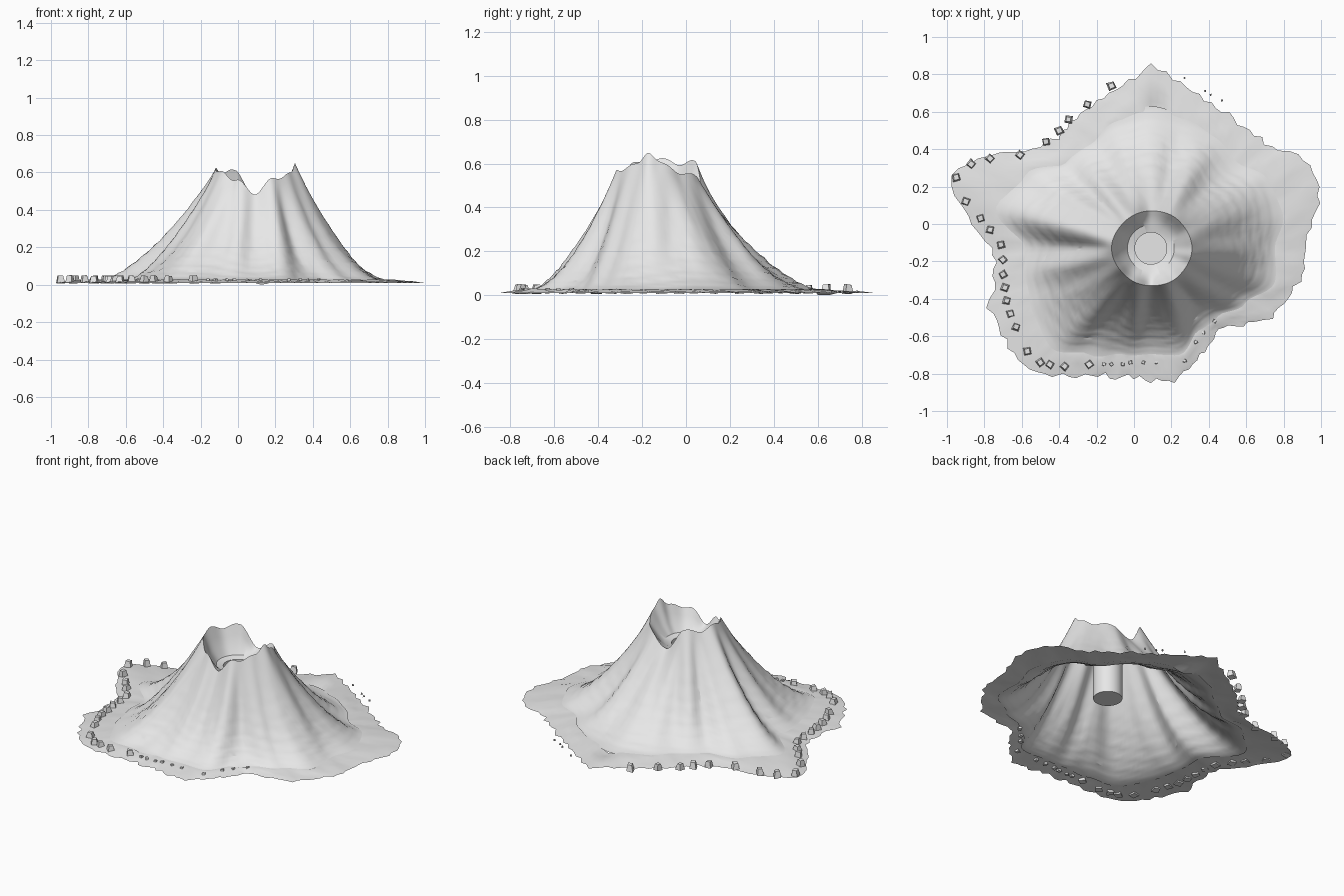
import bpy, bmesh, math, random
from mathutils import Matrix, Vector

cube = bpy.data.objects.get("Cube")
if cube:
    bpy.data.objects.remove(cube, do_unlink=True)

rng = random.Random(4)
CENTRE = Vector((0.09, -0.13, 0))
SEGMENTS = 144
ANGLES = [math.tau * i / SEGMENTS for i in range(SEGMENTS)]

# Outlines in hundredths, evenly spaced counter-clockwise from +x
APRON = [82, 88, 96, 96, 83, 82, 82, 85, 89, 98, 88, 83, 81, 78, 81, 100, 115, 100,
         85, 84, 92, 91, 93, 89, 78, 73, 70, 70, 72, 66, 61, 56, 63, 74, 78, 83]
FOOT = [68, 75, 75, 67, 70, 73, 76, 72, 66, 66, 80, 88,
        69, 71, 74, 77, 67, 60, 58, 60, 52, 52, 60, 70]
RIM_HEIGHT = [60, 56, 54, 47, 61, 60, 62, 60, 56, 49, 57, 59]
RIM_RADIUS = [22, 21, 20, 20, 21, 20, 20, 21]

grey = bpy.data.materials.new("stone grey")
grey.use_nodes = True
colour = (0.8, 0.8, 0.8, 1)
grey.diffuse_color = colour
grey.node_tree.nodes["Principled BSDF"].inputs["Base Color"].default_value = colour


def sample(table, angle, smooth=True):
    """Read a closed table at any angle."""
    place = angle / math.tau * len(table)
    i = math.floor(place)
    f = place - i
    if smooth:
        f = f * f * (3 - 2 * f)
    a, b = table[i % len(table)], table[(i + 1) % len(table)]
    return (a + (b - a) * f) / 100


def bump(angle, degrees, width):
    """A soft bump centred on one direction."""
    d = (angle - math.radians(degrees) + math.pi) % math.tau - math.pi
    return math.exp(-(d / math.radians(width)) ** 2)


def finish(name, bm, smooth=True):
    mesh = bpy.data.meshes.new(name)
    bm.to_mesh(mesh)
    bm.free()
    mesh.materials.append(grey)
    obj = bpy.data.objects.new(name, mesh)
    bpy.context.collection.objects.link(obj)
    if smooth:
        bpy.ops.object.select_all(action='DESELECT')
        obj.select_set(True)
        bpy.context.view_layer.objects.active = obj
        bpy.ops.object.shade_smooth_by_angle(angle=math.radians(30))
    return obj


def loft(name, rings, cap_first=False):
    """Skin rings of (radius, height), listed from the axis outwards."""
    bm = bmesh.new()
    rows = []
    for ring in rings:
        rows.append([bm.verts.new(CENTRE + Vector((r * math.cos(a), r * math.sin(a), z)))
                     for a, (r, z) in zip(ANGLES, ring)])
    for inner, outer in zip(rows, rows[1:]):
        for j in range(SEGMENTS):
            k = (j + 1) % SEGMENTS
            bm.faces.new((inner[j], outer[j], outer[k], inner[k]))
    if cap_first:
        bm.faces.new(rows[0])
    return finish(name, bm)


def rim(a):
    height = sample(RIM_HEIGHT, a) + 0.06 * bump(a, 349, 9) + 0.008 * math.sin(9 * a)
    return sample(RIM_RADIUS, a), height


# Vent: a closed tube hanging below the crater floor
loft("vent", [[(0.085, z)] * SEGMENTS for z in (0.17, 0.44)], cap_first=True)

# Crater: floor and fluted inner wall
crater = [[(0.085, 0.44)] * SEGMENTS, [(0.125, 0.45)] * SEGMENTS]
for t in (0.3, 0.65, 1):
    crater.append([(0.13 + (rim(a)[0] - 0.13) * t ** 0.8,
                    0.45 + (rim(a)[1] - 0.45) * t) for a in ANGLES])
loft("crater", crater)

# Slope: concave flank with spurs, gullies and rough ledges
STEPS = 26
slope = []
for step in range(STEPS + 1):
    t = step / STEPS
    ring = []
    for a in ANGLES:
        r0, top = rim(a)
        foot = sample(FOOT, a)
        swell = math.sin(math.pi * t)
        gully = 0.012 * swell * (math.cos(11 * a + 0.6) + 0.6 * math.cos(17 * a))
        ledge = 0.006 * swell * t * math.sin(60 * t + 3 * math.sin(5 * a))
        z = 0.022 + (top - 0.022) * (1 - t) ** 1.65
        rough = rng.uniform(-0.003, 0.003) * swell
        ring.append((r0 + (foot - r0) * t + gully, z + ledge + rough))
    slope.append(ring)
loft("slope", slope)

# Apron: ragged skirt of ground around the foot
tooth = [rng.uniform(-0.022, 0.022) for a in ANGLES]
apron = []
for t in (-0.12, 0.12, 0.4, 0.7, 1):
    ring = []
    for j, a in enumerate(ANGLES):
        foot, edge = sample(FOOT, a), sample(APRON, a, smooth=False)
        if t == 1:
            edge += tooth[j - j % 2] if j % 2 == 0 else -0.4 * tooth[j - 1]
        r = foot + (edge - foot) * t
        x, y = abs(CENTRE.x + r * math.cos(a)), abs(CENTRE.y + r * math.sin(a))
        r *= min(1, 1 / x, 0.86 / y)
        z = 0.028 - 0.018 * max(t, 0) + rng.uniform(-0.004, 0.004) * (0 < t < 1)
        ring.append((r, max(0, z - 0.03 * bump(a, 87, 4) * (t <= 0.12))))
    apron.append(ring)
loft("apron", apron)

# Boulders: chipped blocks along the edge, positions in hundredths
BOULDERS = [(-12, 74), (-25, 64), (-35, 56), (-40, 50), (-47, 44), (-61, 37), (-77, 35),
            (-87, 32), (-95, 25), (-90, 12), (-82, 3), (-77, -3), (-71, -11), (-70, -19),
            (-70, -27), (-69, -34), (-68, -41), (-66, -48), (-63, -55), (-57, -68),
            (-50, -74), (-45, -75), (-37, -76), (-24, -75)]
GRAVEL = [(-16, -75), (-12, -75), (-6, -75), (-2, -74), (5, -74), (12, -74),
          (27, -73), (33, -63), (37, -58), (43, -52)]
PEBBLES = [(27, 78), (38, 71), (41, 69), (47, 66)]


def scatter(name, places, size):
    bm = bmesh.new()
    for x, y in places:
        block = bmesh.ops.create_cube(bm, size=size)["verts"]
        for v in block:
            v.co *= rng.uniform(0.85, 1.15)
            if v.co.z > 0:
                v.co.x *= 0.65
                v.co.y *= 0.65
        turn = Matrix.Rotation(rng.uniform(0, math.tau), 4, 'Z')
        place = Matrix.Translation((x / 100, y / 100, 0.012 + size * 0.4))
        bmesh.ops.transform(bm, matrix=place @ turn, verts=block)
    return finish(name, bm, smooth=False)


scatter("boulders", BOULDERS, 0.04)
scatter("gravel", GRAVEL, 0.022)
scatter("pebbles", PEBBLES, 0.01)
